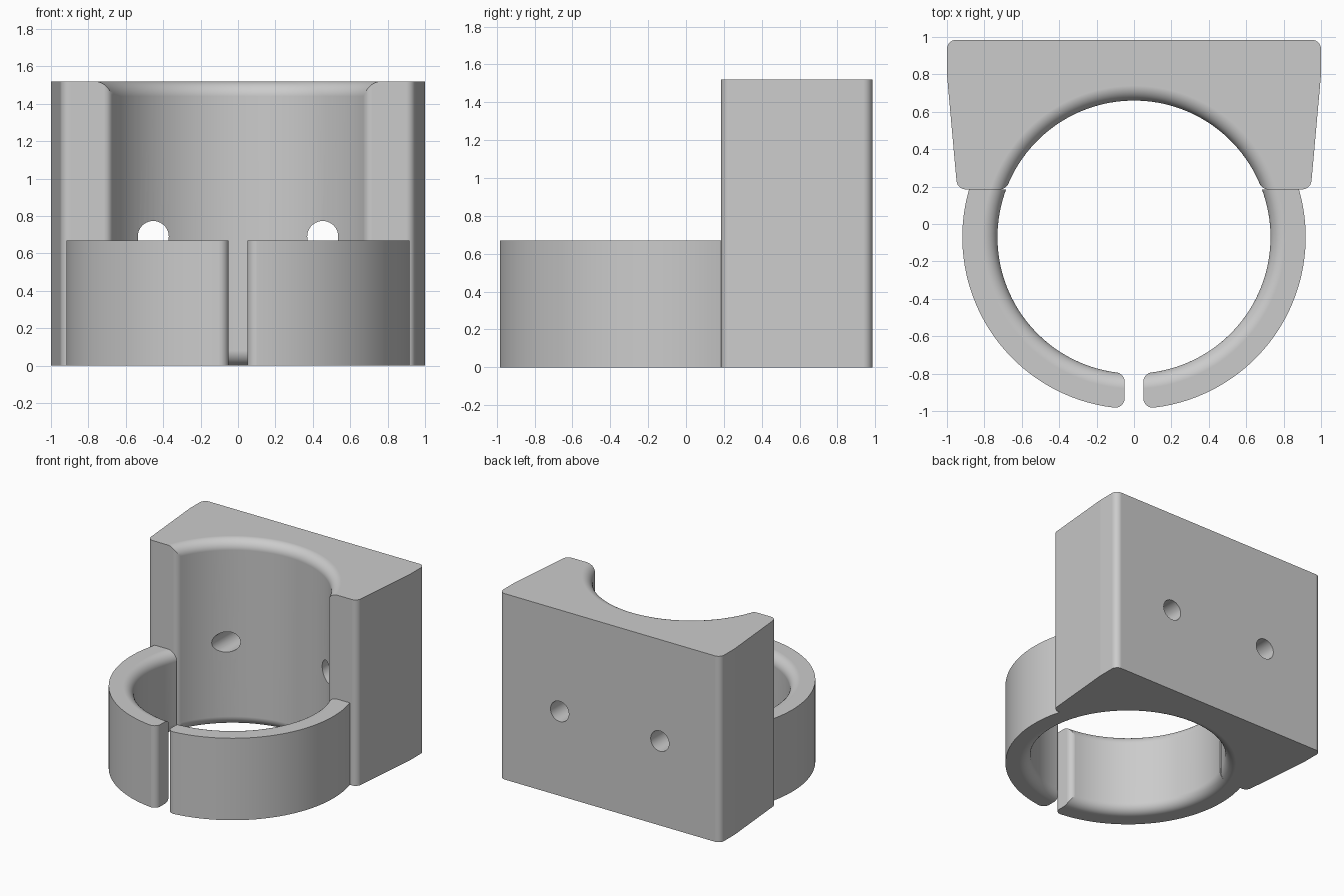
import bpy, bmesh, math
from mathutils import Matrix, Vector

cube = bpy.data.objects.get("Cube")
if cube:
    bpy.data.objects.remove(cube, do_unlink=True)

AXIS_Y = -0.07      # centre of the bore
BORE, OUTER = 0.73, 0.918
FILLET, ROUND = 0.08, 0.05
COLLAR_H, BLOCK_H = 0.67, 1.52
FRONT, BACK = 0.185, 0.985
SEGS = 128

grey = bpy.data.materials.new("plain grey")
grey.use_nodes = True
colour = (0.6, 0.6, 0.6, 1)
grey.diffuse_color = colour
grey.node_tree.nodes["Principled BSDF"].inputs["Base Color"].default_value = colour


def finish(bm, name):
    bmesh.ops.recalc_face_normals(bm, faces=bm.faces)
    mesh = bpy.data.meshes.new(name)
    bm.to_mesh(mesh)
    bm.free()
    obj = bpy.data.objects.new(name, mesh)
    bpy.context.collection.objects.link(obj)
    mesh.materials.append(grey)
    return obj


def mirrored(half):
    """Close a right-hand half outline with its mirror image."""
    return half + [(-x, y) for x, y in half[::-1]]


def arc(cx, cy, radius, start, end, steps=8):
    angles = [start + (end - start) * k / steps for k in range(steps + 1)]
    return [(cx + radius * math.cos(a), cy + radius * math.sin(a)) for a in angles]


def round_corners(points, radius, steps=7):
    """Replace each corner of a polygon by a tangent arc."""
    out = []
    for i, p in enumerate(points):
        p = Vector(p)
        a = (Vector(points[i - 1]) - p).normalized()
        b = (Vector(points[(i + 1) % len(points)]) - p).normalized()
        half = a.angle(b) / 2
        centre = p + (a + b).normalized() * (radius / math.sin(half))
        start = (p + a * (radius / math.tan(half)) - centre).normalized()
        end = (p + b * (radius / math.tan(half)) - centre).normalized()
        for k in range(steps + 1):
            out.append(centre + start.slerp(end, k / steps) * radius)
    return out


def extrude(name, outline, z0, z1):
    bm = bmesh.new()
    low = [bm.verts.new((x, y, z0)) for x, y in outline]
    high = [bm.verts.new((x, y, z1)) for x, y in outline]
    bm.faces.new(low)
    bm.faces.new(high)
    for i in range(len(low)):
        bm.faces.new((low[i - 1], low[i], high[i], high[i - 1]))
    return finish(bm, name)


def revolve(name, profile):
    """Closed solid of revolution about the bore axis."""
    bm = bmesh.new()
    rings = [[bm.verts.new((r * math.cos(t), AXIS_Y + r * math.sin(t), z))
              for t in (math.tau * (i + 0.5) / SEGS for i in range(SEGS))]
             for r, z in profile]
    for a, b in zip(rings, rings[1:]):
        for i in range(SEGS):
            bm.faces.new((a[i - 1], a[i], b[i], b[i - 1]))
    bm.faces.new(rings[0])
    bm.faces.new(rings[-1])
    return finish(bm, name)


def bore_cutter(height):
    """Bore that flares out in a round fillet at both mouths."""
    flare = arc(BORE + FILLET, FILLET, FILLET, -math.pi / 2, -math.pi, 10)
    bottom = [(BORE + FILLET, -0.1)] + flare
    return revolve("bore_cutter", bottom + [(r, height - z) for r, z in bottom[::-1]])


def cut(obj, cutter):
    mod = obj.modifiers.new("cut", 'BOOLEAN')
    mod.operation = 'DIFFERENCE'
    mod.solver = 'EXACT'
    mod.object = cutter
    bpy.context.view_layer.objects.active = obj
    bpy.ops.object.modifier_apply(modifier=mod.name)
    bpy.data.objects.remove(cutter, do_unlink=True)


def shade(obj):
    bpy.ops.object.select_all(action='DESELECT')
    obj.select_set(True)
    bpy.context.view_layer.objects.active = obj
    bpy.ops.object.shade_smooth_by_angle(angle=math.radians(25))
    mod = obj.modifiers.new("clean_normals", 'WEIGHTED_NORMAL')
    mod.keep_sharp = True


# Mounting block with tapered sides and bore
outline = mirrored([(0.945, FRONT), (1.0, 0.8), (1.0, BACK)])
block = extrude("mounting_block", round_corners(outline, ROUND), 0, BLOCK_H)
cut(block, bore_cutter(BLOCK_H))

# Rounded upright edges where the bore meets the block front
rise = FRONT + ROUND - AXIS_Y
reach = math.sqrt((BORE + ROUND) ** 2 - rise ** 2)
lip = arc(reach, FRONT + ROUND, ROUND, -math.pi / 2, math.atan2(rise, reach) - math.pi)
cut(block, extrude("lip_cutter", mirrored([(reach, FRONT - 0.1)] + lip), -1, 2))

# Two screw holes through the back
for side in (-1, 1):
    bm = bmesh.new()
    bmesh.ops.create_cone(
        bm, cap_ends=True, segments=40, radius1=0.083, radius2=0.083, depth=2,
        matrix=Matrix.Translation((side * 0.453, 1.2, 0.69))
        @ Matrix.Rotation(math.pi / 2, 4, 'X'))
    cut(block, finish(bm, "screw_hole_cutter"))
shade(block)

# Clamp collar, ending at the front of the block
collar = revolve("clamp_collar", [(OUTER, 0), (OUTER, COLLAR_H)])
cut(collar, bore_cutter(COLLAR_H))
cut(collar, extrude("back_cutter", mirrored([(2, FRONT), (2, 2)]), -1, 2))

# Slot through the collar, with rounded mouths inside and out
GAP = 0.05
y_out, y_in = AXIS_Y - OUTER + 0.006, AXIS_Y - BORE + 0.007
edge = [(GAP + ROUND, y_out - 0.1)]
edge += arc(GAP + ROUND, y_out + ROUND, ROUND, -math.pi / 2, -math.pi)
edge += arc(GAP + ROUND, y_in - ROUND, ROUND, math.pi, math.pi / 2)
edge += [(GAP + ROUND, y_in + 0.1)]
cut(collar, extrude("slot_cutter", mirrored(edge), -1, 2))
shade(collar)
